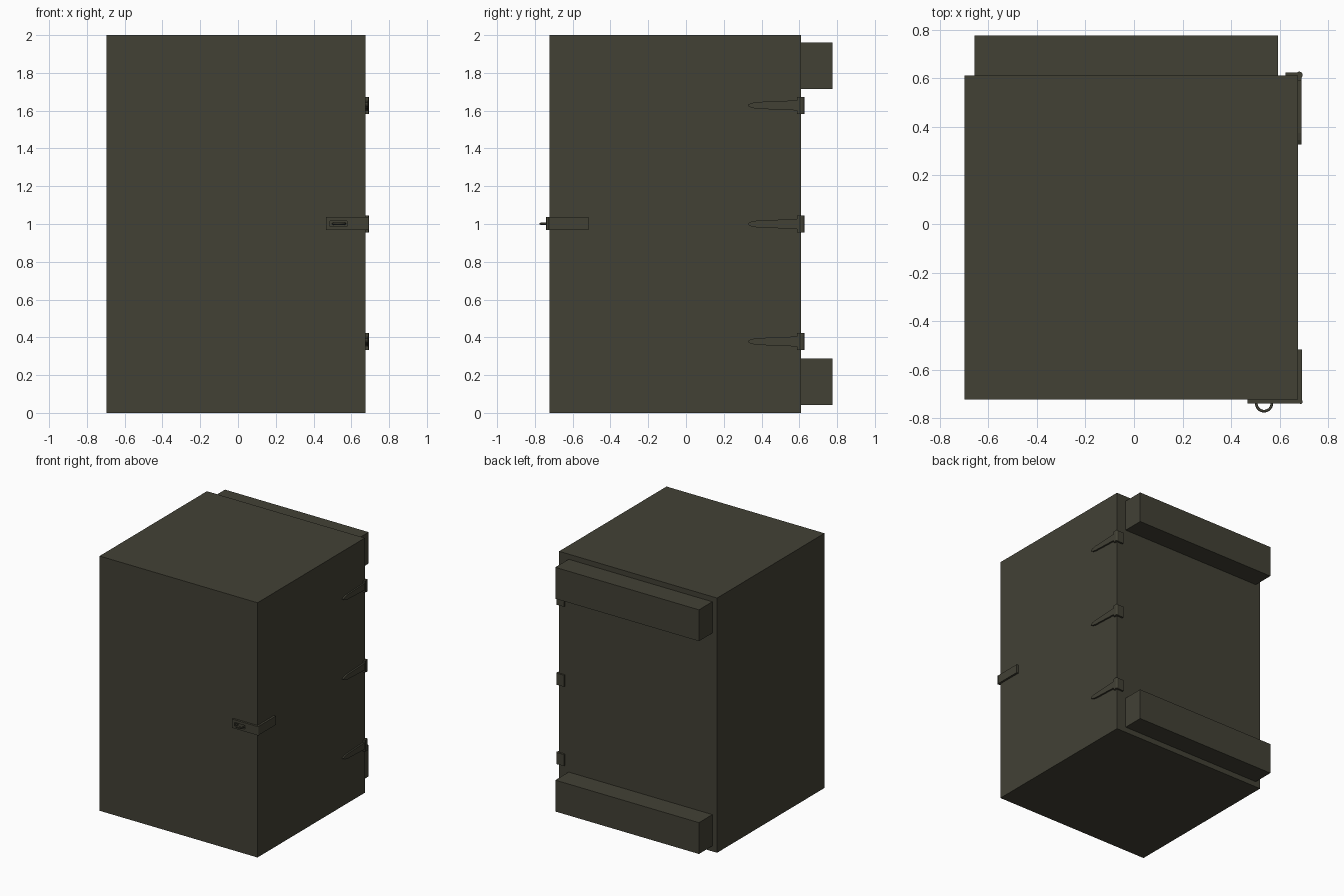
import bpy, bmesh, math

if "Cube" in bpy.data.objects:
    bpy.data.objects.remove(bpy.data.objects["Cube"])

mat = bpy.data.materials.new("dark olive")
mat.diffuse_color = (0.0545, 0.0529, 0.0356, 1)
mat.use_nodes = True
mat.node_tree.nodes["Principled BSDF"].inputs["Base Color"].default_value = mat.diffuse_color


def finish(name, bm):
    bmesh.ops.recalc_face_normals(bm, faces=bm.faces)
    me = bpy.data.meshes.new(name)
    bm.to_mesh(me)
    bm.free()
    me.materials.append(mat)
    ob = bpy.data.objects.new(name, me)
    bpy.context.collection.objects.link(ob)
    return ob


def box(name, x0, x1, y0, y1, z0, z1):
    bm = bmesh.new()
    bmesh.ops.create_cube(bm, size=1)
    for v in bm.verts:
        v.co = ((x0 + x1) / 2 + v.co.x * (x1 - x0),
                (y0 + y1) / 2 + v.co.y * (y1 - y0),
                (z0 + z1) / 2 + v.co.z * (z1 - z0))
    return finish(name, bm)


def prism(name, pts, vec):
    """Extrude a 3D outline along a vector."""
    bm = bmesh.new()
    f = bm.faces.new([bm.verts.new(p) for p in pts])
    r = bmesh.ops.extrude_face_region(bm, geom=[f], use_keep_orig=True)
    bmesh.ops.translate(bm, vec=vec,
                        verts=[g for g in r["geom"] if isinstance(g, bmesh.types.BMVert)])
    return finish(name, bm)


def pin(name, x, y, z0, z1, r, n=16):
    pts = [(x + r * math.cos(2 * math.pi * i / n), y + r * math.sin(2 * math.pi * i / n), z0)
           for i in range(n)]
    ob = prism(name, pts, (0, 0, z1 - z0))
    for p in ob.data.polygons:
        p.use_smooth = abs(p.normal.z) < 0.5
    ob.data.set_sharp_from_angle(angle=math.radians(40))
    return ob


# Main box
R, F, B = 0.675, -0.722, 0.61
box("cabinet_body", -0.697, R, F, B, 0, 2)

# Beams across the back
for name, z in (("lower_back_beam", 0.043), ("upper_back_beam", 1.714)):
    box(name, -0.656, 0.592, B, 0.776, z, z + 0.246)

# Hinges: tapered strap, side leaf, back leaf and knuckle
for i, z in enumerate((0.378, 1.0, 1.628)):
    half = [(0.6, 0.027), (0.375, 0.018), (0.345, 0.012), (0.328, 0.003)]
    outline = half + [(y, -h) for y, h in reversed(half)]
    prism(f"hinge_strap_{i}", [(R - 0.005, y, z + h) for y, h in outline], (0.018, 0, 0))
    box(f"hinge_side_leaf_{i}", R - 0.01, 0.69, 0.588, 0.618, z - 0.045, z + 0.045)
    box(f"hinge_back_leaf_{i}", 0.623, 0.682, B - 0.01, 0.624, z - 0.045, z + 0.045)
    pin(f"hinge_knuckle_{i}", 0.68, 0.613, z - 0.045, z + 0.045, 0.014)

# Hasp: slotted front plate, side plate and corner pin
plate = box("hasp_front_plate", 0.466, 0.686, -0.738, F, 0.968, 1.037)
cutter = box("slot_cutter", 0.488, 0.578, -0.8, -0.715, 0.987, 1.016)
cutter.hide_render = True
mod = plate.modifiers.new("slot", "BOOLEAN")
mod.operation, mod.object, mod.solver = "DIFFERENCE", cutter, "EXACT"
bpy.context.view_layer.update()
bpy.context.view_layer.objects.active = plate
bpy.ops.object.modifier_apply(modifier="slot")
bpy.data.objects.remove(cutter)
box("hasp_side_plate", R - 0.005, 0.691, -0.732, -0.517, 0.968, 1.037)
pin("hasp_corner_pin", 0.686, -0.732, 0.968, 1.037, 0.008)

# Lock staple: half ring through the slot
cu = bpy.data.curves.new("lock_staple", "CURVE")
cu.dimensions = "3D"
cu.bevel_depth, cu.bevel_resolution = 0.0055, 2
path = [(0.503, -0.715)]
path += [(0.535 - 0.032 * math.cos(a), -0.738 - 0.032 * math.sin(a))
         for a in (math.pi * k / 14 for k in range(15))]
path += [(0.567, -0.715)]
sp = cu.splines.new("POLY")
sp.points.add(len(path) - 1)
for p, (x, y) in zip(sp.points, path):
    p.co = (x, y, 1.0015, 1)
cu.materials.append(mat)
staple = bpy.data.objects.new("lock_staple", cu)
bpy.context.collection.objects.link(staple)
bpy.ops.object.select_all(action="DESELECT")
staple.select_set(True)
bpy.context.view_layer.objects.active = staple
bpy.ops.object.convert(target="MESH")
